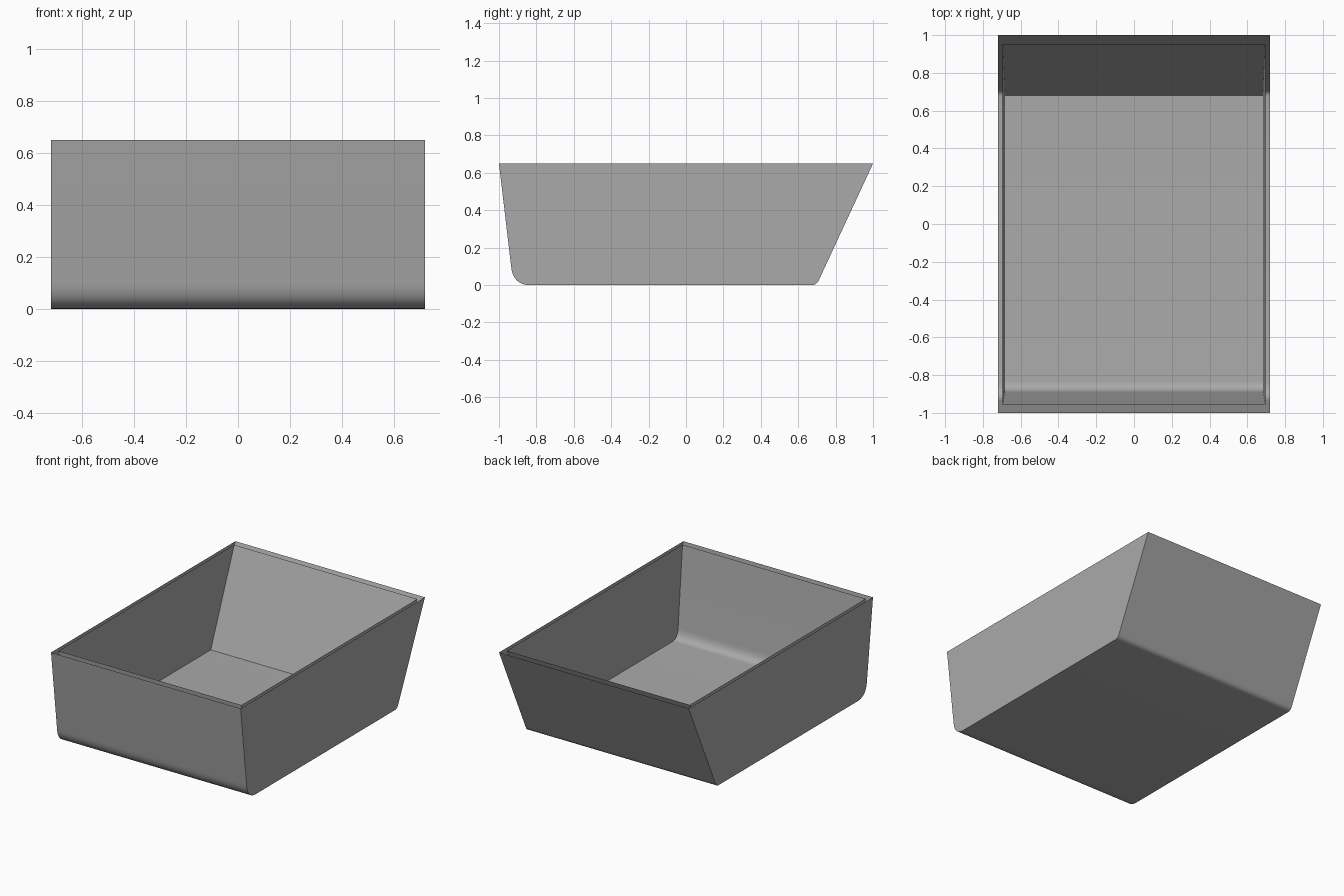
import bpy
import bmesh
import math
from mathutils import Vector

cube = bpy.data.objects.get("Cube")
if cube:
    bpy.data.objects.remove(cube, do_unlink=True)

HEIGHT = 0.65

grey = bpy.data.materials.new("plain grey")
grey.use_nodes = True
COLOUR = (0.40, 0.40, 0.40, 1)
grey.diffuse_color = COLOUR
grey.node_tree.nodes["Principled BSDF"].inputs["Base Color"].default_value = COLOUR


def rounded(start, corner, end, steps):
    """Points of a smooth bend from start to end around a corner."""
    a, b, c = Vector(start), Vector(corner), Vector(end)
    ts = [i / steps for i in range(steps + 1)]
    return [a * (1 - t) ** 2 + b * 2 * t * (1 - t) + c * t ** 2 for t in ts]


def make_shell(name, profile, half_bottom, half_top, inward):
    """Open-topped tray: a side profile (y, z) swept across x, with two side walls."""
    bm = bmesh.new()
    sides = []
    for sign in (-1, 1):
        row = []
        for y, z in profile:
            half = half_bottom + (half_top - half_bottom) * z / HEIGHT
            row.append(bm.verts.new((sign * half, y, z)))
        sides.append(row)
    left, right = sides
    for i in range(len(profile) - 1):
        bm.faces.new((left[i], left[i + 1], right[i + 1], right[i]))
    bm.faces.new(left[::-1])
    bm.faces.new(right)
    bm.normal_update()
    # Point the floor down on the outside and up on the inside
    floor = max((f for f in bm.faces if abs(f.normal.z) > 0.9), key=lambda f: f.calc_area())
    bmesh.ops.recalc_face_normals(bm, faces=bm.faces[:])
    bm.normal_update()
    if (floor.normal.z > 0) != inward:
        bmesh.ops.reverse_faces(bm, faces=bm.faces[:])
    mesh = bpy.data.meshes.new(name)
    bm.to_mesh(mesh)
    bm.free()
    mesh.materials.append(grey)
    obj = bpy.data.objects.new(name, mesh)
    bpy.context.collection.objects.link(obj)
    bpy.ops.object.select_all(action="DESELECT")
    obj.select_set(True)
    bpy.context.view_layer.objects.active = obj
    bpy.ops.object.shade_smooth_by_angle(angle=math.radians(30))
    return obj


# Outer shell: steep front with a broad bend, sloping back with a tight bend
outer = [(-1.0, HEIGHT)]
outer += rounded((-0.935, 0.10), (-0.925, 0.0), (-0.835, 0.0), 10)
outer += rounded((0.675, 0.0), (0.70, 0.0), (0.712, 0.03), 5)
outer += [(1.0, HEIGHT)]
make_shell("outer_shell", outer, 0.72, 0.72, False)

# Inner shell: same shape set inwards, with a crisp crease at the back
inner = [(-0.955, HEIGHT)]
inner += rounded((-0.892, 0.11), (-0.884, 0.036), (-0.83, 0.036), 10)
inner += [(0.68, 0.036), (0.952, HEIGHT)]
make_shell("inner_shell", inner, 0.682, 0.695, True)
